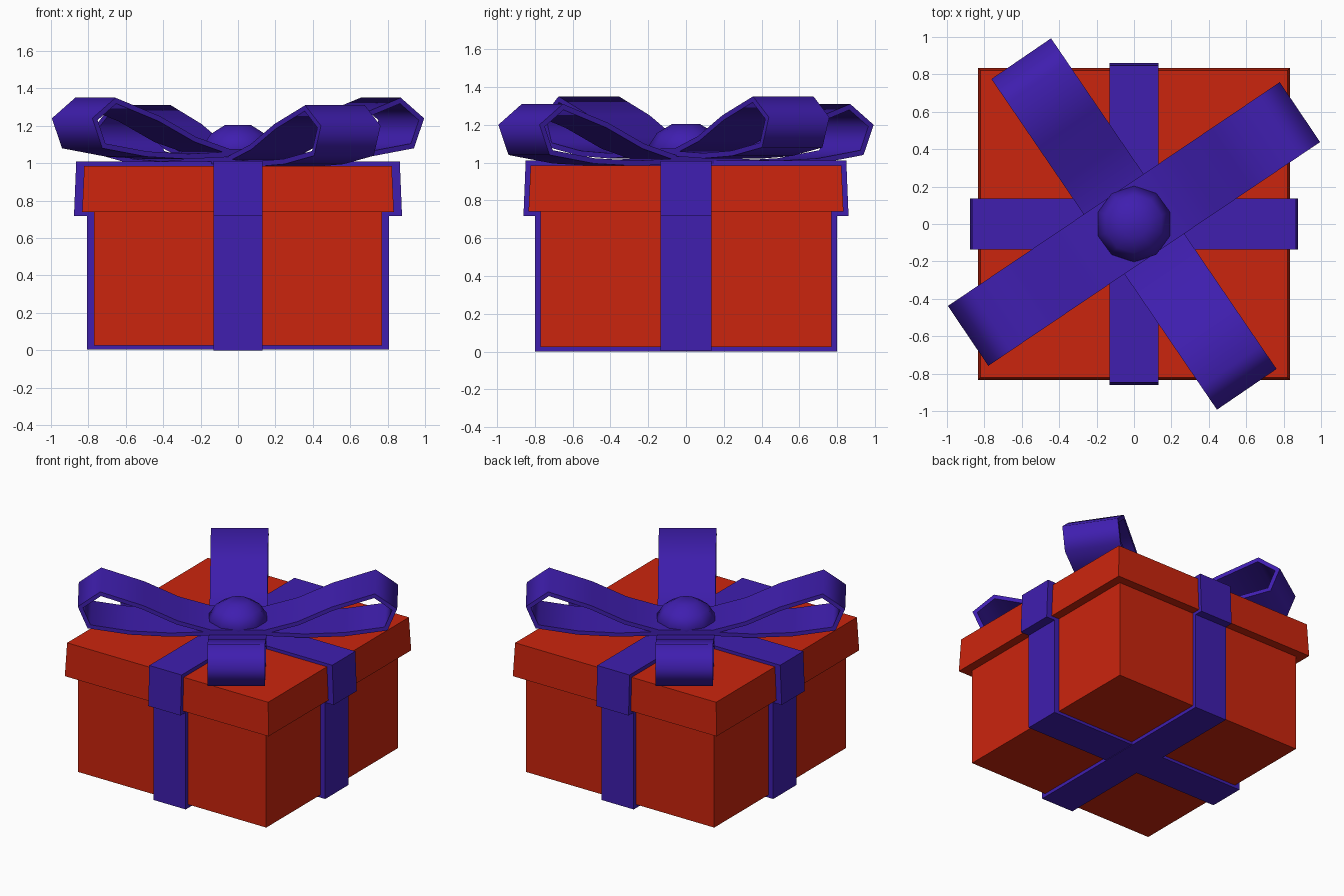
import bpy, bmesh, math
from mathutils import Matrix

if "Cube" in bpy.data.objects:
    bpy.data.objects.remove(bpy.data.objects["Cube"])


def material(name, rgb):
    m = bpy.data.materials.new(name)
    m.diffuse_color = (*rgb, 1)
    m.use_nodes = True
    m.node_tree.nodes["Principled BSDF"].inputs["Base Color"].default_value = m.diffuse_color
    return m


RED = material("red_paper", (0.6, 0.018, 0.004))
BLUE = material("violet_ribbon", (0.05, 0.013, 0.43))


def finish(bm, name, mat):
    bmesh.ops.recalc_face_normals(bm, faces=bm.faces)
    me = bpy.data.meshes.new(name)
    bm.to_mesh(me)
    bm.free()
    me.materials.append(mat)
    ob = bpy.data.objects.new(name, me)
    bpy.context.collection.objects.link(ob)
    return ob


def smooth(ob, degrees):
    bpy.ops.object.select_all(action='DESELECT')
    ob.select_set(True)
    bpy.context.view_layer.objects.active = ob
    bpy.ops.object.shade_smooth_by_angle(angle=math.radians(degrees))


def tapered_box(name, low, high, z0, z1, mat):
    bm = bmesh.new()
    bmesh.ops.create_cube(bm, size=2)
    for v in bm.verts:
        half, z = (high, z1) if v.co.z > 0 else (low, z0)
        v.co = (v.co.x * half, v.co.y * half, z)
    return finish(bm, name, mat)


def prism(name, profile, half_width, angle, mat):
    """Extrude an (r, z) outline sideways, then turn it about z."""
    bm = bmesh.new()
    face = bm.faces.new([bm.verts.new((r, -half_width, z)) for r, z in profile])
    ext = bmesh.ops.extrude_face_region(bm, geom=[face])
    moved = [g for g in ext['geom'] if isinstance(g, bmesh.types.BMVert)]
    bmesh.ops.translate(bm, verts=moved, vec=(0, 2 * half_width, 0))
    bmesh.ops.transform(bm, matrix=Matrix.Rotation(angle, 4, 'Z'), verts=bm.verts)
    return finish(bm, name, mat)


def mirrored(half):
    return half + [(-r, z) for r, z in reversed(half)]


# Box and lid
tapered_box("box_body", 0.77, 0.77, 0.025, 0.80, RED)
tapered_box("lid", 0.833, 0.822, 0.74, 0.985, RED)

# Ribbon bands round the box and over the lid
for tag, ang, r, lid_r, w, drop in (("x", 0, 0.808, 0.877, 0.135, 0.004),
                                    ("y", math.pi / 2, 0.80, 0.86, 0.132, 0.0)):
    prism("box_ribbon_" + tag,
          mirrored([(r, drop), (r, 0.76), (0.765, 0.76), (0.765, 0.03)]),
          w, ang, BLUE)
    prism("lid_ribbon_" + tag,
          mirrored([(lid_r - 0.012, 1.012 - drop), (lid_r, 0.717),
                    (0.80, 0.717), (0.80, 0.975)]),
          w, ang, BLUE)

# Bow: two crossed double loops, one resting on the other
LOOP = [(0.15, 1.035), (0.45, 1.022), (0.72, 1.035), (1.005, 1.08), (1.07, 1.24),
        (0.92, 1.35), (0.63, 1.25), (0.40, 1.14), (0.18, 1.075)]


def bow(name, angle, dz):
    bm = bmesh.new()
    ring = mirrored(LOOP)
    rows = [[bm.verts.new((r, y, z + dz)) for y in (-0.193, 0.193)] for r, z in ring]
    for a, b in zip(rows, rows[1:] + rows[:1]):
        bm.faces.new((a[0], b[0], b[1], a[1]))
    bmesh.ops.transform(bm, matrix=Matrix.Rotation(angle, 4, 'Z'), verts=bm.verts)
    ob = finish(bm, name, BLUE)
    mod = ob.modifiers.new("thickness", 'SOLIDIFY')
    mod.thickness = 0.028
    mod.offset = -1
    mod.use_even_offset = True
    bpy.context.view_layer.objects.active = ob
    bpy.ops.object.modifier_apply(modifier=mod.name)
    smooth(ob, 80)


bow("bow_upper_loops", math.radians(34), 0)
bow("bow_lower_loops", math.radians(124.3), -0.04)

# Ten-sided rounded knot
bm = bmesh.new()
rings = []
for r, z in ((0.10, 0.99), (0.17, 1.02), (0.203, 1.08), (0.155, 1.155), (0.075, 1.203)):
    rings.append([bm.verts.new((r * math.cos(t), r * math.sin(t), z))
                  for t in (math.pi / 2 + i * math.tau / 10 for i in range(10))])
for lo, hi in zip(rings, rings[1:]):
    for i in range(10):
        j = (i + 1) % 10
        bm.faces.new((lo[i], lo[j], hi[j], hi[i]))
bm.faces.new(rings[0])
bm.faces.new(rings[-1])
smooth(finish(bm, "bow_knot", BLUE), 60)
